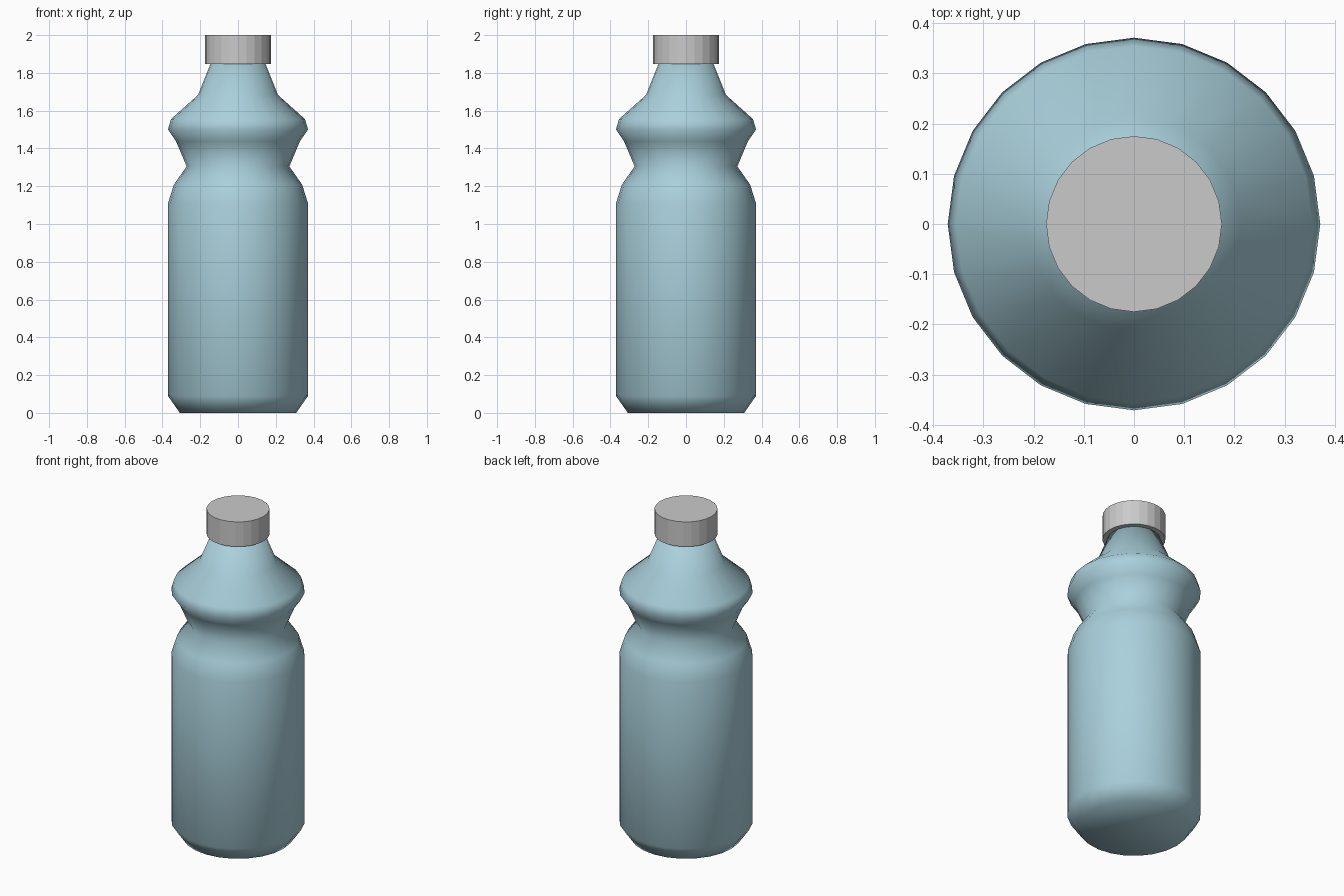
import bpy, bmesh, math

if "Cube" in bpy.data.objects:
    bpy.data.objects.remove(bpy.data.objects["Cube"])

SIDES = 24


def material(name, rgb):
    m = bpy.data.materials.new(name)
    m.diffuse_color = (*rgb, 1)
    m.use_nodes = True
    m.node_tree.nodes["Principled BSDF"].inputs["Base Color"].default_value = m.diffuse_color
    return m


def lathe(name, profile, mat, smooth):
    """Revolve (radius, z) points about z and close both ends."""
    bm = bmesh.new()
    rings = []
    for r, z in profile:
        rings.append([bm.verts.new((r * math.cos(2 * math.pi * i / SIDES),
                                    r * math.sin(2 * math.pi * i / SIDES), z))
                      for i in range(SIDES)])
    for a, b in zip(rings, rings[1:]):
        for i in range(SIDES):
            j = (i + 1) % SIDES
            bm.faces.new((a[i], a[j], b[j], b[i]))
    bm.faces.new(rings[0][::-1])
    bm.faces.new(rings[-1])
    for f in bm.faces:
        f.smooth = smooth
    me = bpy.data.meshes.new(name)
    bm.to_mesh(me)
    bm.free()
    me.materials.append(mat)
    ob = bpy.data.objects.new(name, me)
    bpy.context.collection.objects.link(ob)
    return ob


blue = material("pale blue plastic", (0.40, 0.63, 0.71))
grey = material("light grey plastic", (0.59, 0.59, 0.59))

# bottle body: chamfered base, straight wall, pinched waist, bulge, neck
lathe("bottle_body", [(0.308, 0.0), (0.371, 0.09), (0.371, 1.108),
                      (0.34, 1.208), (0.272, 1.305), (0.328, 1.438),
                      (0.371, 1.5), (0.355, 1.555), (0.212, 1.683),
                      (0.145, 1.85)], blue, True)

# faceted screw cap
lathe("bottle_cap", [(0.175, 1.848), (0.175, 2.0)], grey, False)
